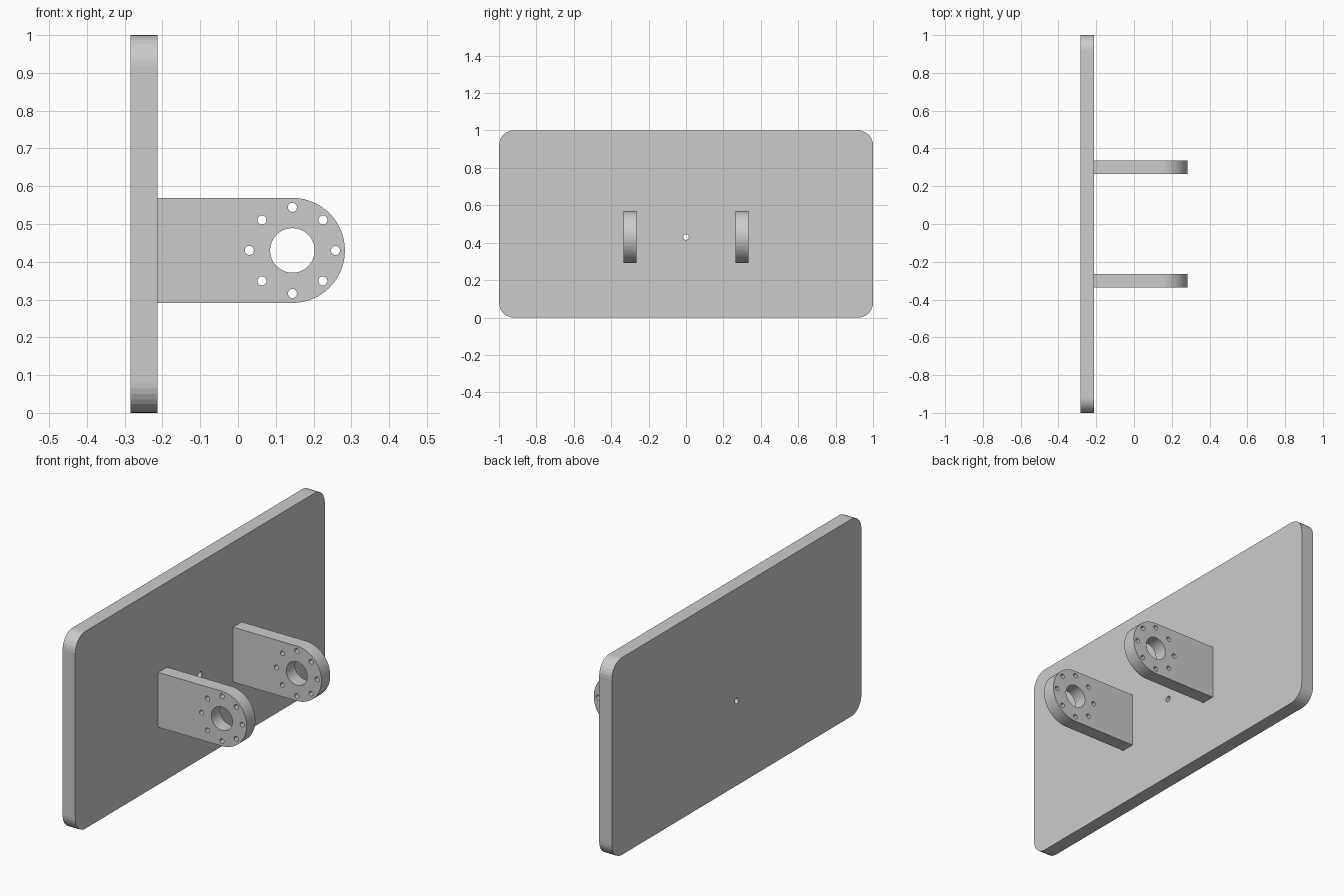
import bpy, bmesh
from math import sin, cos, pi
from mathutils import Vector

if "Cube" in bpy.data.objects:
    bpy.data.objects.remove(bpy.data.objects["Cube"])


def arc(cx, cy, r, a0, a1, n):
    return [(cx + r * cos(a0 + (a1 - a0) * i / n),
             cy + r * sin(a0 + (a1 - a0) * i / n)) for i in range(n + 1)]


def circle(cx, cy, r, n):
    return arc(cx, cy, r, 0, 2 * pi, n)[:-1]


def plate(name, loops, place, depth):
    """Fill an outline with holes, then extrude it along depth."""
    bm = bmesh.new()
    for loop in loops:
        vs = [bm.verts.new(place(*p)) for p in loop]
        for a, b in zip(vs, vs[1:] + vs[:1]):
            bm.edges.new((a, b))
    bmesh.ops.triangle_fill(bm, edges=bm.edges[:], use_beauty=True)
    res = bmesh.ops.extrude_face_region(bm, geom=bm.faces[:], use_keep_orig=True)
    moved = [g for g in res["geom"] if isinstance(g, bmesh.types.BMVert)]
    bmesh.ops.translate(bm, verts=moved, vec=Vector(depth))
    bmesh.ops.recalc_face_normals(bm, faces=bm.faces[:])
    me = bpy.data.meshes.new(name)
    bm.to_mesh(me)
    bm.free()
    ob = bpy.data.objects.new(name, me)
    bpy.context.collection.objects.link(ob)
    return ob


AXIS_Z = 0.43
X0, X1 = -0.284, -0.213

# Rounded back plate with a small centre hole
r = 0.08
outline = []
for i, (cy, cz) in enumerate([(1 - r, 1 - r), (r - 1, 1 - r), (r - 1, r), (1 - r, r)]):
    outline += arc(cy, cz, r, i * pi / 2, (i + 1) * pi / 2, 8)
plate("back_plate", [outline, circle(0, AXIS_Z, 0.015, 24)],
      lambda y, z: (X0, y, z), (X1 - X0, 0, 0))

# Two lugs: round end, bore and ring of eight bolt holes
R, cx = 0.139, 0.144
lug = arc(cx, AXIS_Z, R, -pi / 2, pi / 2, 32) + [(X1, AXIS_Z + R), (X1, AXIS_Z - R)]
holes = [circle(cx, AXIS_Z, 0.059, 48)]
for i in range(8):
    a = i * pi / 4
    holes.append(circle(cx + 0.114 * cos(a), AXIS_Z + 0.114 * sin(a), 0.012, 20))
for name, y in (("front_lug", -0.3), ("rear_lug", 0.3)):
    plate(name, [lug] + holes, lambda x, z: (x, y - 0.035, z), (0, 0.07, 0))
